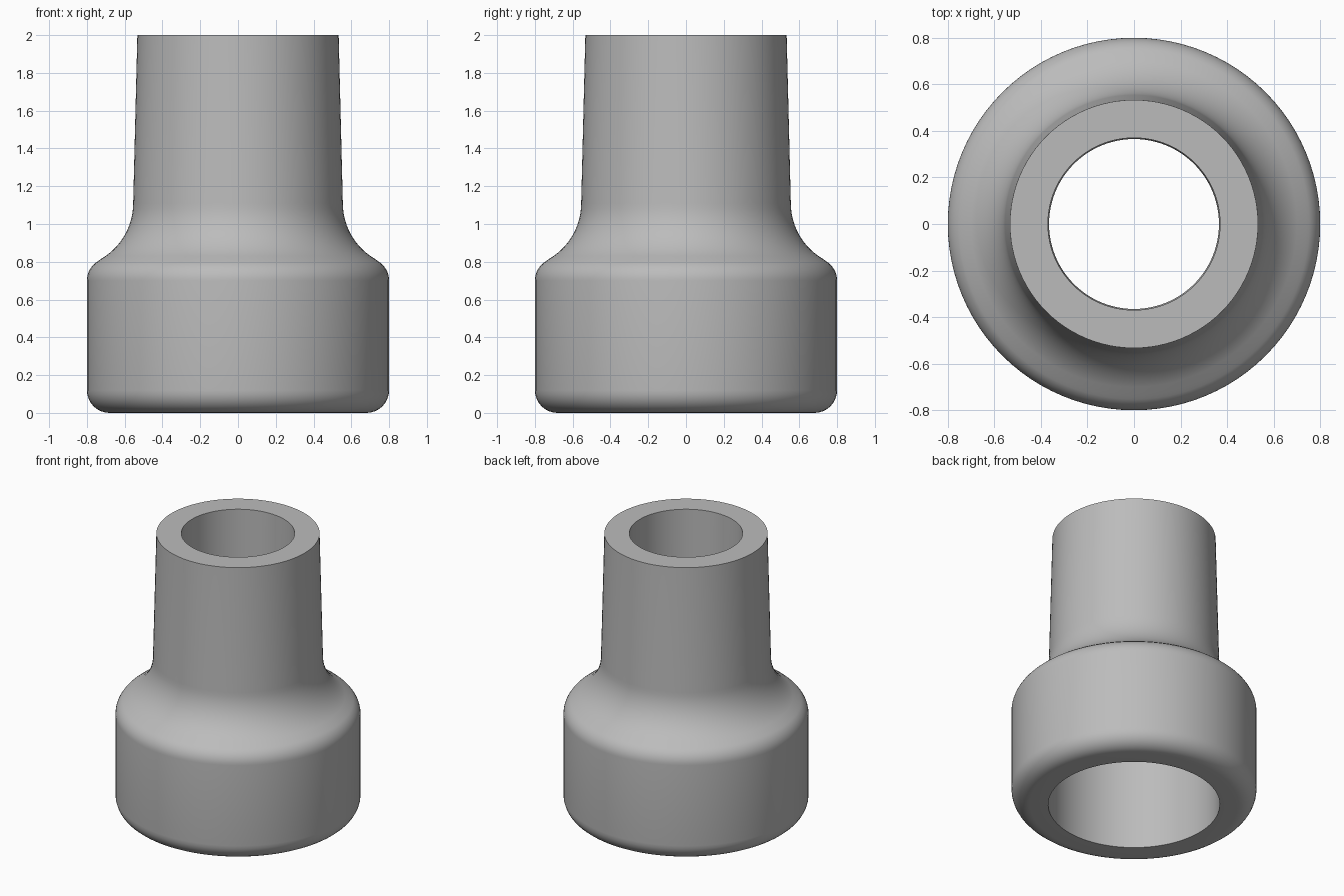
import bpy, bmesh
from math import sin, cos, radians, tau

cube = bpy.data.objects.get("Cube")
if cube:
    bpy.data.objects.remove(cube)

SEGMENTS = 96


def arc(cx, cz, radius, start, end, steps=8):
    """Points of a circular arc in the radius/height plane."""
    angles = [radians(start + (end - start) * i / steps) for i in range(steps + 1)]
    return [(cx + radius * cos(a), cz + radius * sin(a)) for a in angles]


def lathe(name, profile, material):
    """Turn a closed radius/height profile around the z axis."""
    bm = bmesh.new()
    rings = []
    for r, z in profile:
        rings.append([bm.verts.new((r * cos(tau * i / SEGMENTS), r * sin(tau * i / SEGMENTS), z))
                      for i in range(SEGMENTS)])
    for k, low in enumerate(rings):
        high = rings[(k + 1) % len(rings)]
        for i in range(SEGMENTS):
            j = (i + 1) % SEGMENTS
            bm.faces.new((low[i], low[j], high[j], high[i]))
    bmesh.ops.recalc_face_normals(bm, faces=bm.faces)
    mesh = bpy.data.meshes.new(name)
    bm.to_mesh(mesh)
    bm.free()
    mesh.materials.append(material)
    obj = bpy.data.objects.new(name, mesh)
    bpy.context.collection.objects.link(obj)
    bpy.ops.object.select_all(action="DESELECT")
    obj.select_set(True)
    bpy.context.view_layer.objects.active = obj
    bpy.ops.object.shade_smooth_by_angle(angle=radians(30))
    return obj


grey = bpy.data.materials.new("plain grey")
grey.use_nodes = True
colour = (0.5, 0.5, 0.5, 1)
grey.diffuse_color = colour
grey.node_tree.nodes["Principled BSDF"].inputs["Base Color"].default_value = colour

# Outside: rounded base, rounded shoulder, hollow fillet, tapered neck
outside = (arc(0.68, 0.12, 0.12, -90, 0)
           + arc(0.68, 0.70, 0.12, 0, 60)
           + arc(0.895, 1.11, 0.34, 240, 180, 12)
           + [(0.533, 2.0)])
# Inside: narrow upper bore, step, wide lower socket
inside = [(0.37, 2.0), (0.365, 0.72), (0.56, 0.72), (0.56, 0.0)]

lathe("reducer_sleeve", outside + inside, grey)
